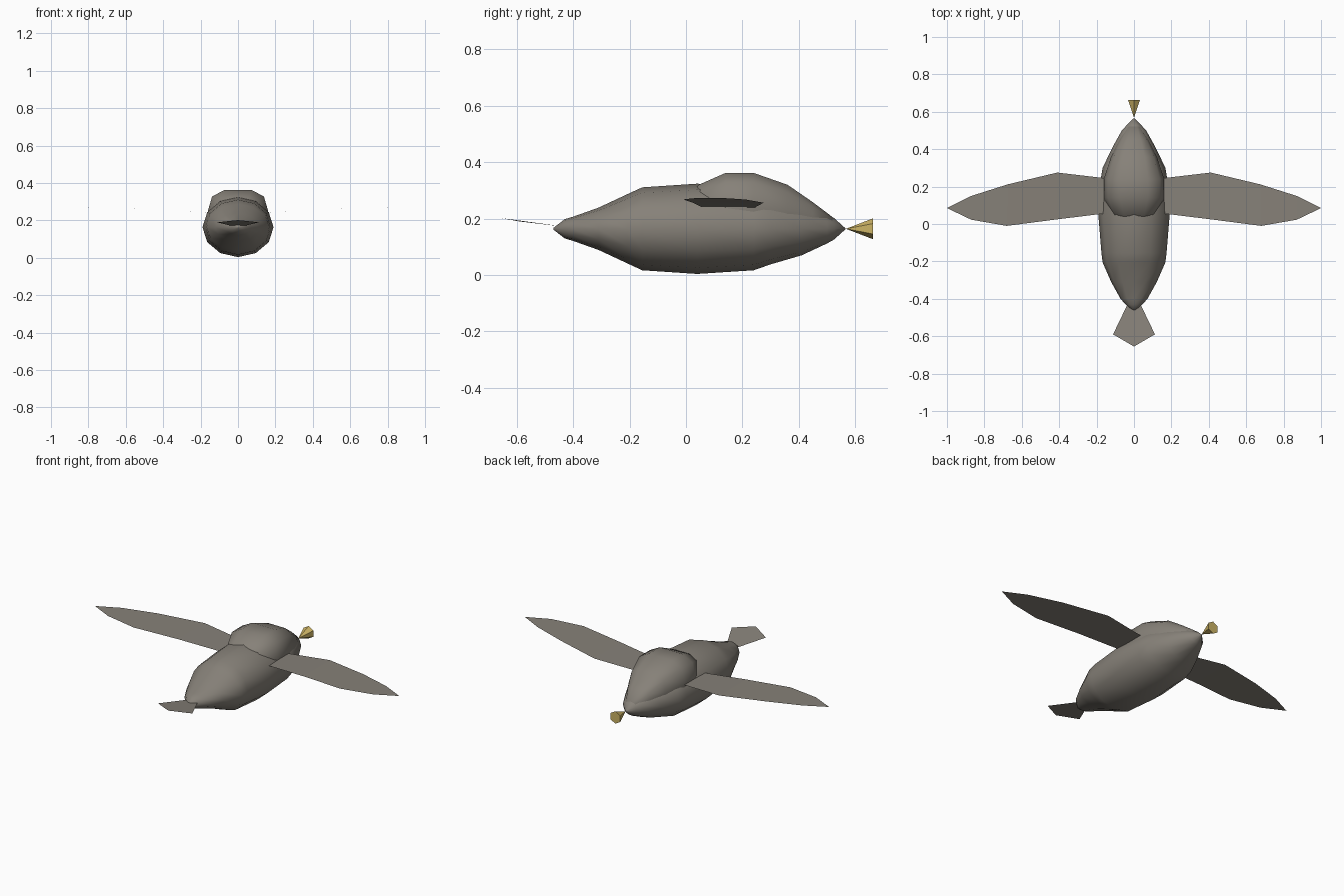
import bpy, bmesh
from math import sin, cos, tau

if "Cube" in bpy.data.objects:
    bpy.data.objects.remove(bpy.data.objects["Cube"])


def material(name, rgb):
    mat = bpy.data.materials.new(name)
    mat.use_nodes = True
    mat.diffuse_color = (*rgb, 1)
    mat.node_tree.nodes["Principled BSDF"].inputs["Base Color"].default_value = (*rgb, 1)
    return mat


feather = material("feather grey", (0.24, 0.22, 0.19))
gold = material("beak gold", (0.60, 0.45, 0.13))


def finish(name, bm, mat, smooth=False):
    mesh = bpy.data.meshes.new(name)
    bm.to_mesh(mesh)
    bm.free()
    mesh.materials.append(mat)
    for poly in mesh.polygons:
        poly.use_smooth = smooth
    obj = bpy.data.objects.new(name, mesh)
    bpy.context.collection.objects.link(obj)
    return obj


def loft(name, stations, section, mat):
    """Skin a unit section along y; stations hold y, centre z, x and z radius."""
    bm = bmesh.new()
    rings = [[bm.verts.new((u * rx, y, cz + v * rz)) for u, v in section]
             for y, cz, rx, rz in stations]
    n = len(section)
    for a, b in zip(rings, rings[1:]):
        for i in range(n):
            j = (i + 1) % n
            bm.faces.new((a[i], a[j], b[j], b[i]))
    bm.faces.new(rings[0])
    bm.faces.new(rings[-1])
    bmesh.ops.recalc_face_normals(bm, faces=bm.faces)
    return finish(name, bm, mat, True)


# Body: a spindle with tapered ends
circle = [(sin(tau * i / 12), cos(tau * i / 12)) for i in range(12)]
body = [(-.47, .003, .003), (-.43, .045, .034), (-.40, .072, .043),
        (-.31, .122, .075), (-.205, .168, .124), (-.155, .174, .147),
        (.04, .19, .16), (.24, .178, .147), (.30, .168, .126),
        (.41, .115, .094), (.50, .065, .052), (.525, .042, .038),
        (.565, .002, .002)]
loft("body", [(y, .164, rx, rz) for y, rx, rz in body], circle, feather)

# Head: flat-topped hump sunk into the front of the body
half = [(.45, 1), (.84, .79), (.98, .3), (.9, -.3), (.5, -.8)]
head_section = half + [(-u, v) for u, v in reversed(half)]
head = [(.0, .21, .05, .05), (.045, .20, .12, .12), (.14, .20, .165, .162),
        (.24, .20, .165, .162), (.36, .19, .125, .13), (.45, .175, .08, .083),
        (.52, .165, .035, .04)]
loft("head", head, head_section, feather)


# Wings: thin sheets, arched gently towards the tips
def wing_height(x):
    return .24 + .075 * (x - .155) - .042 * (x - .155) ** 2


outline = [(.155, .245), (.41, .275), (.675, .212), (.87, .15), (1, .085),
           (.87, .023), (.68, -.01), (.41, .025), (.165, .055)]
for side, label in ((1, "left_wing"), (-1, "right_wing")):
    bm = bmesh.new()
    pts = [bm.verts.new((side * x, y, wing_height(x))) for x, y in outline]
    for i in range(4):
        quad = [pts[i], pts[i + 1], pts[-i - 2], pts[-i - 1]]
        quad = list(dict.fromkeys(quad))
        bm.faces.new(quad if side < 0 else quad[::-1])
    bmesh.ops.recalc_face_normals(bm, faces=bm.faces)
    bm.normal_update()
    if sum(f.normal.z for f in bm.faces) < 0:
        bmesh.ops.reverse_faces(bm, faces=bm.faces)
    finish(label, bm, feather)

# Tail: upward-tilted fan
bm = bmesh.new()
fan = [(.03, -.42, .17), (-.03, -.42, .17), (-.112, -.59, .19),
       (0, -.655, .202), (.112, -.59, .19)]
bm.faces.new([bm.verts.new(p) for p in fan])
finish("tail", bm, feather)

# Beak: six-sided cone with its point against the body
bm = bmesh.new()
tip = bm.verts.new((0, .567, .164))
base = [bm.verts.new((.037 * sin(tau * i / 6), .663, .164 + .037 * cos(tau * i / 6)))
        for i in range(6)]
for i in range(6):
    bm.faces.new((tip, base[i], base[(i + 1) % 6]))
bm.faces.new(base)
bmesh.ops.recalc_face_normals(bm, faces=bm.faces)
finish("beak", bm, gold)
